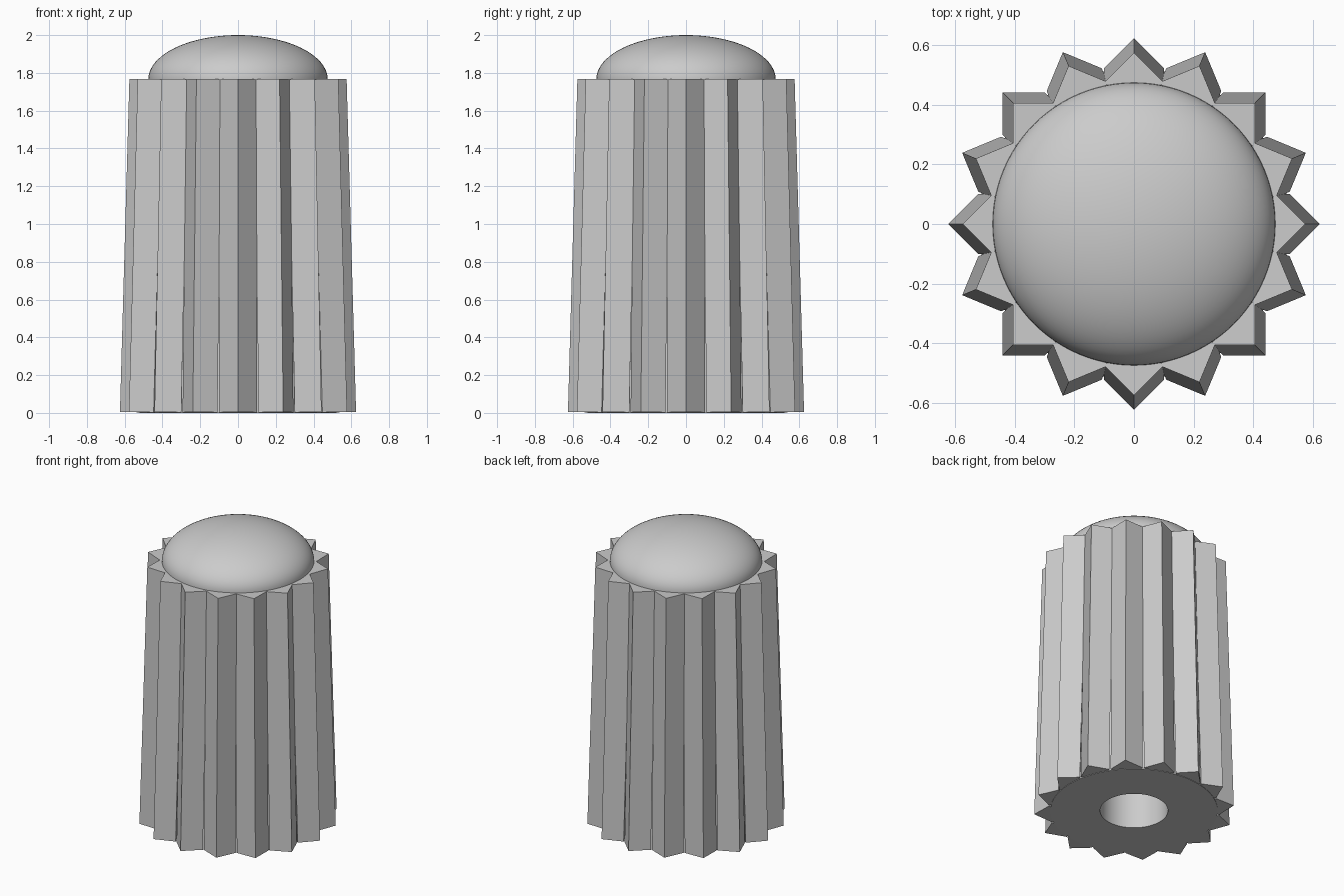
import bpy, bmesh
from math import sin, cos, pi, radians

cube = bpy.data.objects.get("Cube")
if cube:
    bpy.data.objects.remove(cube, do_unlink=True)

grey = bpy.data.materials.new("plain grey")
grey.use_nodes = True
grey.diffuse_color = (0.6, 0.6, 0.6, 1)
grey.node_tree.nodes["Principled BSDF"].inputs["Base Color"].default_value = (0.6, 0.6, 0.6, 1)

TEETH = 16
TOP = 1.766      # height of the ribbed body
LEAN = 0.028     # slope of the tooth ends, from their inward tilt


def add_object(name, bm, smooth=False):
    bmesh.ops.recalc_face_normals(bm, faces=bm.faces)
    mesh = bpy.data.meshes.new(name)
    bm.to_mesh(mesh)
    bm.free()
    mesh.materials.append(grey)
    obj = bpy.data.objects.new(name, mesh)
    bpy.context.collection.objects.link(obj)
    if smooth:
        bpy.ops.object.select_all(action='DESELECT')
        obj.select_set(True)
        bpy.context.view_layer.objects.active = obj
        bpy.ops.object.shade_smooth_by_angle(angle=radians(35))
    return obj


def lathe(name, profile, steps=96):
    """Turn a (radius, height) profile around the z axis."""
    bm = bmesh.new()
    verts = [bm.verts.new((r, 0, z)) for r, z in profile]
    edges = [bm.edges.new(pair) for pair in zip(verts, verts[1:])]
    bmesh.ops.spin(bm, geom=verts + edges, cent=(0, 0, 0), axis=(0, 0, 1),
                   angle=2 * pi, steps=steps, use_duplicate=False)
    bmesh.ops.remove_doubles(bm, verts=bm.verts, dist=0.0001)
    return add_object(name, bm, smooth=True)


# Tapered core with a blind shaft hole underneath
lathe("core", [(0, 1.2), (0.212, 1.2), (0.212, 0), (0.522, 0), (0.475, TOP - 0.003), (0, TOP - 0.003)])

# Flattened dome cap
arc = [i / 20 * pi / 2 for i in range(21)]
lathe("dome_cap", [(0, TOP - 0.01), (0.475, TOP - 0.01)]
      + [(0.475 * cos(a), TOP + (2 - TOP) * sin(a)) for a in arc])

# Ring of square grip teeth, corner outwards and tilted inwards
bm = bmesh.new()
for i in range(TEETH):
    turn = 2 * pi * i / TEETH
    ends = []
    for radius, height in ((0.525, 0.003), (0.475, TOP)):
        ring = []
        for k in range(4):
            out, side = 0.1 * cos(k * pi / 2), 0.1 * sin(k * pi / 2)
            r = radius + out
            ring.append(bm.verts.new((r * cos(turn) - side * sin(turn),
                                      r * sin(turn) + side * cos(turn),
                                      height + LEAN * out)))
        ends.append(ring)
    low, high = ends
    bm.faces.new(low[::-1])
    bm.faces.new(high)
    for k in range(4):
        n = (k + 1) % 4
        bm.faces.new((low[k], low[n], high[n], high[k]))
add_object("grip_teeth", bm)
